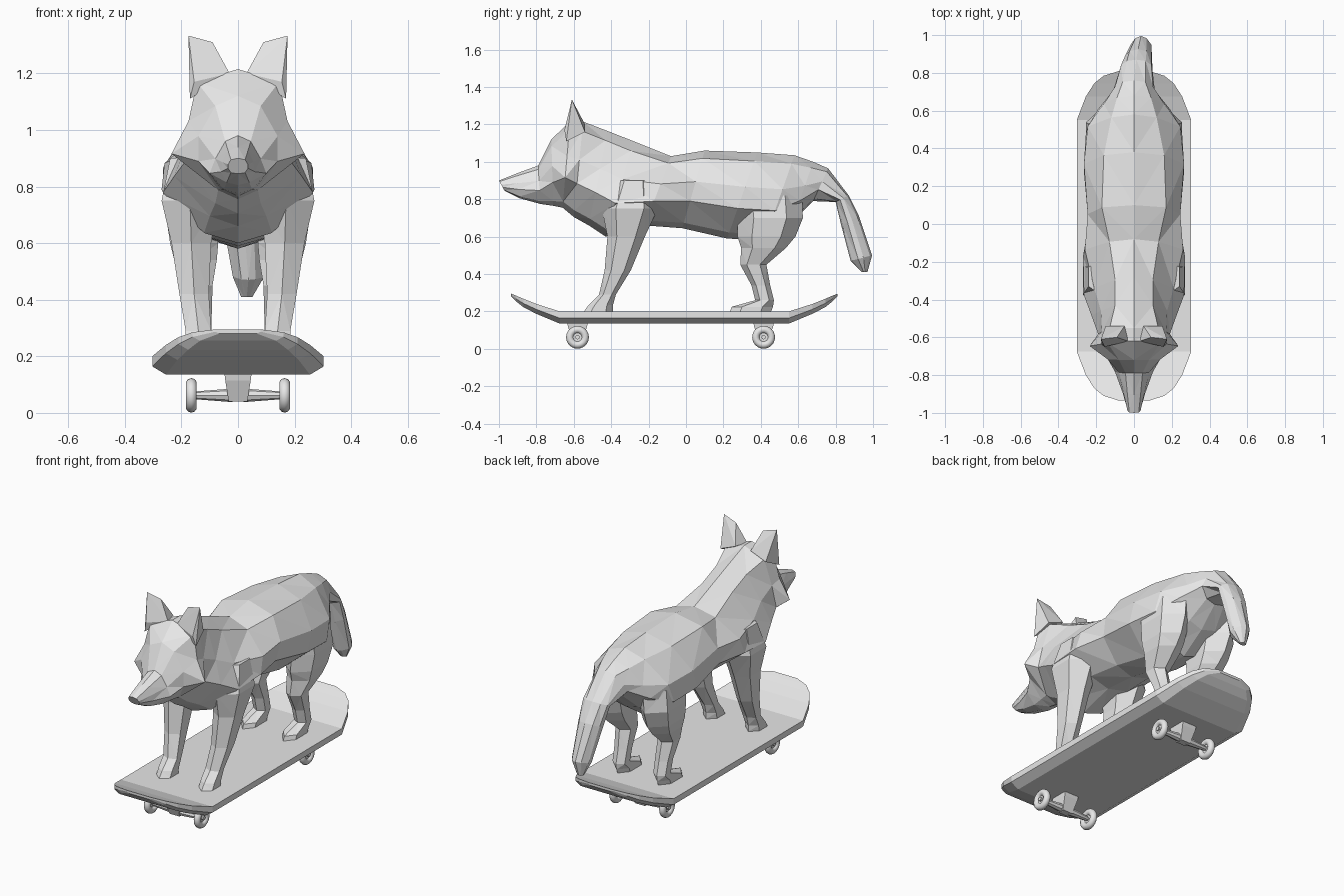
import bpy
import bmesh
import math
from mathutils import Matrix, Vector

default_cube = bpy.data.objects.get("Cube")
if default_cube:
    bpy.data.objects.remove(default_cube, do_unlink=True)

grey = bpy.data.materials.new("light_grey")
grey.use_nodes = True
grey.diffuse_color = (0.8, 0.8, 0.8, 1)
grey.node_tree.nodes["Principled BSDF"].inputs["Base Color"].default_value = (0.8, 0.8, 0.8, 1)


def finish(bm, name):
    """Turn a bmesh into a flat-shaded grey object with outward normals."""
    bmesh.ops.recalc_face_normals(bm, faces=bm.faces)
    mesh = bpy.data.meshes.new(name)
    bm.to_mesh(mesh)
    bm.free()
    mesh.materials.append(grey)
    obj = bpy.data.objects.new(name, mesh)
    bpy.context.collection.objects.link(obj)
    return obj


def loft(name, rings, triangles=True):
    """Skin a list of equal-length point rings and cap both ends."""
    bm = bmesh.new()
    loops = [[bm.verts.new(p) for p in ring] for ring in rings]
    count = len(loops[0])
    for a, b in zip(loops, loops[1:]):
        for i in range(count):
            j = (i + 1) % count
            bm.faces.new((a[i], a[j], b[j], b[i]))
    bm.faces.new(loops[0])
    bm.faces.new(loops[-1])
    if triangles:
        bmesh.ops.triangulate(bm, faces=bm.faces[:])
    return finish(bm, name)


def slanted_ring(top_y, top_z, low_y, low_z, *widths):
    """Symmetric section between a spine point and a belly point."""
    # The tail end swings a little to one side
    bend = 0.35 * max(0, top_y - 0.75) ** 1.6

    def point(fraction, x):
        return Vector((x + bend, top_y + (low_y - top_y) * fraction,
                       top_z + (low_z - top_z) * fraction))
    levels = list(zip((0.1, 0.4, 0.65, 0.93), widths))
    right = [point(f, w) for f, w in levels]
    left = [point(f, -w) for f, w in reversed(levels)]
    return [point(0, 0)] + right + [point(1, 0)] + left


def limb(name, side, sections):
    """Six-sided leg from (x, y, z, half depth, half width) sections."""
    rings = []
    for x, y, z, depth, width in sections:
        angles = [math.tau * k / 6 for k in range(6)]
        rings.append([(side * (x + width * math.sin(a) / math.sin(math.pi / 3)),
                       y + depth * math.cos(a), z) for a in angles])
    return loft(name, rings)


# Head, neck and torso, from nose to rump, running on into the drooping tail
body_sections = [
    (-1.0, .90, -.97, .845, .025, .035, .035, .025),
    (-.90, .94, -.89, .805, .035, .055, .06, .04),
    (-.79, .98, -.78, .775, .045, .08, .10, .05),
    (-.72, 1.12, -.71, .765, .08, .14, .14, .06),
    (-.62, 1.215, -.66, .755, .145, .175, .235, .07),
    (-.55, 1.215, -.60, .705, .13, .17, .19, .08),
    (-.42, 1.165, -.52, .66, .10, .175, .225, .10),
    (-.28, 1.11, -.43, .60, .10, .21, .265, .12),
    (-.08, 1.03, -.22, .66, .13, .26, .27, .13),
    (.10, 1.06, -.02, .645, .17, .245, .235, .11),
    (.38, 1.05, .22, .59, .16, .265, .265, .11),
    (.58, 1.035, .42, .58, .12, .245, .255, .10),
    (.68, 1.0, .57, .68, .09, .16, .19, .09),
]
tail_sections = [
    (.76, .965, .68, .79, .06, .10, .11, .06),
    (.87, .82, .80, .785, .05, .08, .085, .04),
    (.925, .71, .83, .66, .045, .07, .075, .035),
    (.995, .50, .88, .47, .03, .055, .055, .025),
    (.97, .41, .94, .41, .01, .02, .02, .01),
]
loft("body_and_tail", [slanted_ring(*s) for s in body_sections + tail_sections])

# Legs with paws, and ears, on both sides
front_leg = [
    (.17, -.28, .90, .10, .07),
    (.17, -.30, .75, .15, .10),
    (.165, -.32, .60, .10, .07),
    (.155, -.365, .42, .07, .052),
    (.14, -.42, .29, .045, .045),
    (.14, -.455, .235, .065, .045),
    (.14, -.468, .20, .078, .045),
]
hind_leg = [
    (.15, .44, .82, .18, .09),
    (.16, .45, .70, .175, .095),
    (.155, .43, .60, .155, .085),
    (.15, .415, .54, .12, .075),
    (.14, .36, .45, .07, .05),
    (.135, .40, .34, .05, .042),
    (.135, .42, .26, .05, .04),
    (.135, .355, .225, .11, .045),
    (.135, .345, .20, .11, .045),
]
ear_points = [(.03, -.62, 1.20), (.155, -.65, 1.17), (.17, -.64, 1.11),
              (.175, -.61, 1.333), (.09, -.60, 1.31), (.15, -.54, 1.16), (.05, -.54, 1.20)]
for side, label in ((1, "left"), (-1, "right")):
    limb("front_leg_" + label, side, front_leg)
    limb("hind_leg_" + label, side, hind_leg)
    bm = bmesh.new()
    for x, y, z in ear_points:
        bm.verts.new((side * x, y, z))
    bmesh.ops.convex_hull(bm, input=bm.verts[:])
    finish(bm, "ear_" + label)


# Skateboard deck with rounded, upturned ends and a chamfered underside
def deck_ring(y, width, top, thick):
    half = [(width, top), (width, top - thick * 0.55), (width * 0.84, top - thick)]
    return ([Vector((x, y, z)) for x, z in half]
            + [Vector((-x, y, z)) for x, z in reversed(half)])


nose_end = [(-.935, .08, .295, .015), (-.91, .16, .285, .03), (-.87, .21, .268, .045),
            (-.80, .255, .24, .053), (-.675, .303, .20, .065)]
tail_end = [(-y - .125, w, top, t) for y, w, top, t in reversed(nose_end)]
loft("deck", [deck_ring(*s) for s in nose_end + tail_end], triangles=False)


# Trucks: tapered hanger, axle and two wheels each
def cone_along_x(bm, x, y, z, outer, inner, length, sides):
    turn = Matrix.Rotation(math.copysign(math.pi / 2, x), 4, "Y")
    bmesh.ops.create_cone(bm, cap_ends=True, segments=sides, radius1=inner,
                          radius2=outer, depth=length,
                          matrix=Matrix.Translation((x, y, z)) @ turn)


def box_ring(y, z, half_x, half_y):
    return [(sx * half_x, y + sy * half_y, z)
            for sx, sy in ((1, 1), (-1, 1), (-1, -1), (1, -1))]


wheel_z = 0.062
for y, place in ((-.58, "front"), (.415, "rear")):
    loft("hanger_" + place, [box_ring(y, .14, .048, .055), box_ring(y, .115, .045, .05),
                             box_ring(y, .04, .033, .02)], triangles=False)
    for side, label in ((1, "left"), (-1, "right")):
        bm = bmesh.new()
        cone_along_x(bm, side * .085, y, wheel_z, .014, .024, .13, 8)
        cone_along_x(bm, side * .165, y, wheel_z, .012, .012, .034, 8)
        finish(bm, "axle_" + place + "_" + label)
        bpy.ops.mesh.primitive_torus_add(
            major_radius=.041, minor_radius=.02, major_segments=24, minor_segments=10,
            location=(side * .165, y, wheel_z), rotation=(0, math.pi / 2, 0))
        wheel = bpy.context.object
        wheel.name = "wheel_" + place + "_" + label
        wheel.data.materials.append(grey)
        bpy.ops.object.shade_smooth_by_angle(angle=math.radians(60))
        bm = bmesh.new()
        cone_along_x(bm, side * .165, y, wheel_z, .028, .028, .014, 16)
        finish(bm, "wheel_hub_" + place + "_" + label)
